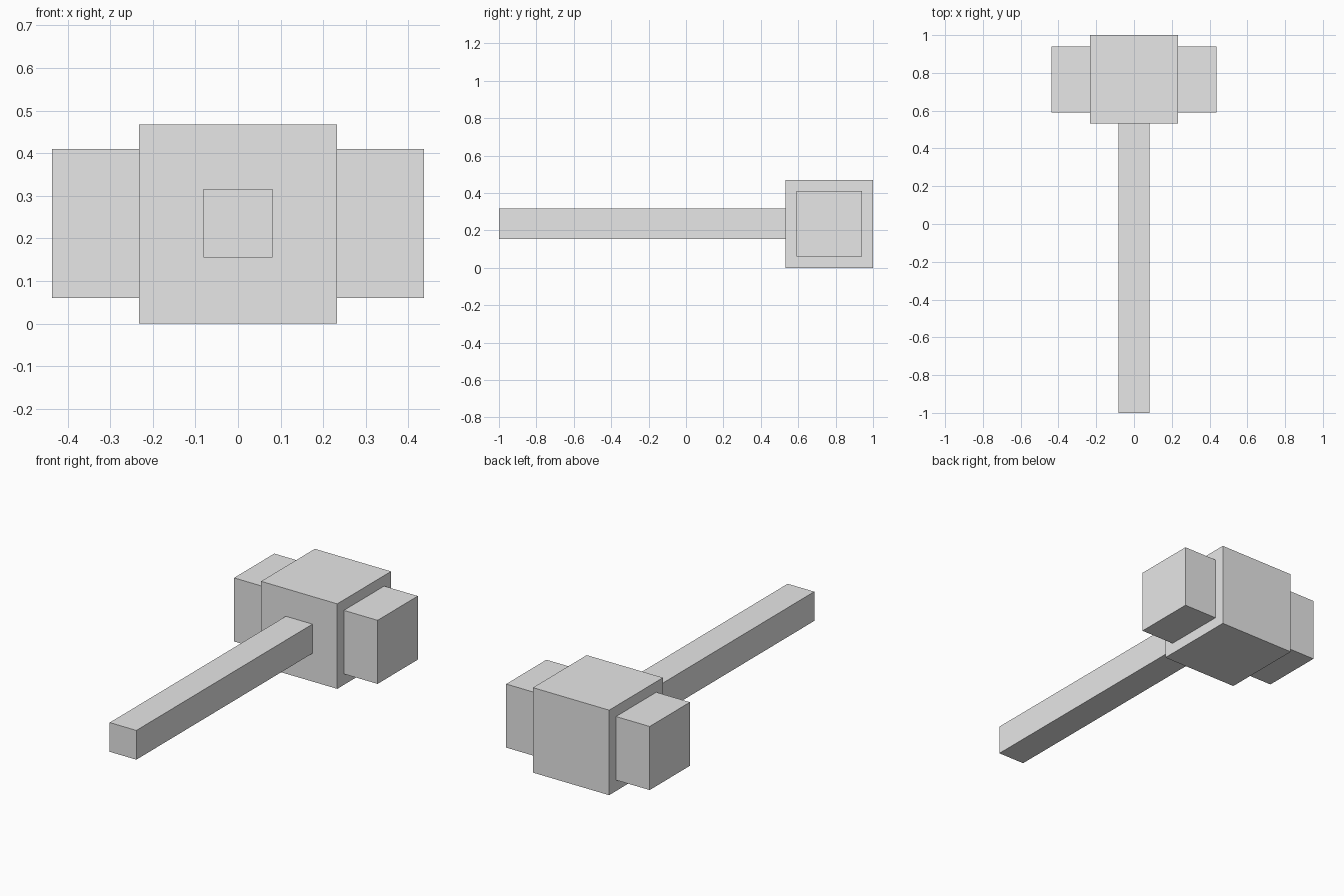
import bpy
from mathutils import Vector

default_cube = bpy.data.objects.get("Cube")
if default_cube:
    bpy.data.objects.remove(default_cube, do_unlink=True)

grey = bpy.data.materials.new("light_grey")
grey.use_nodes = True
colour = (0.8, 0.8, 0.8, 1.0)
grey.diffuse_color = colour
grey.node_tree.nodes["Principled BSDF"].inputs["Base Color"].default_value = colour


def box(name, low, high):
    """Flat-shaded box between two opposite corners."""
    low, high = Vector(low), Vector(high)
    bpy.ops.mesh.primitive_cube_add(size=1, location=(low + high) / 2)
    obj = bpy.context.object
    obj.name = name
    obj.scale = high - low
    bpy.ops.object.transform_apply(location=False, rotation=False, scale=True)
    obj.data.materials.append(grey)
    return obj


# Central block of the hammer head
box("head_block", (-0.232, 0.532, 0), (0.232, 1, 0.468))

# Smaller striking blocks on both sides
for side, inner, outer in (("left", 0.232, 0.437), ("right", -0.437, -0.232)):
    box(side + "_striking_block", (inner, 0.59, 0.06), (outer, 0.94, 0.41))

# Long square handle running to the front
box("handle", (-0.081, -1, 0.155), (0.081, 0.532, 0.316))
